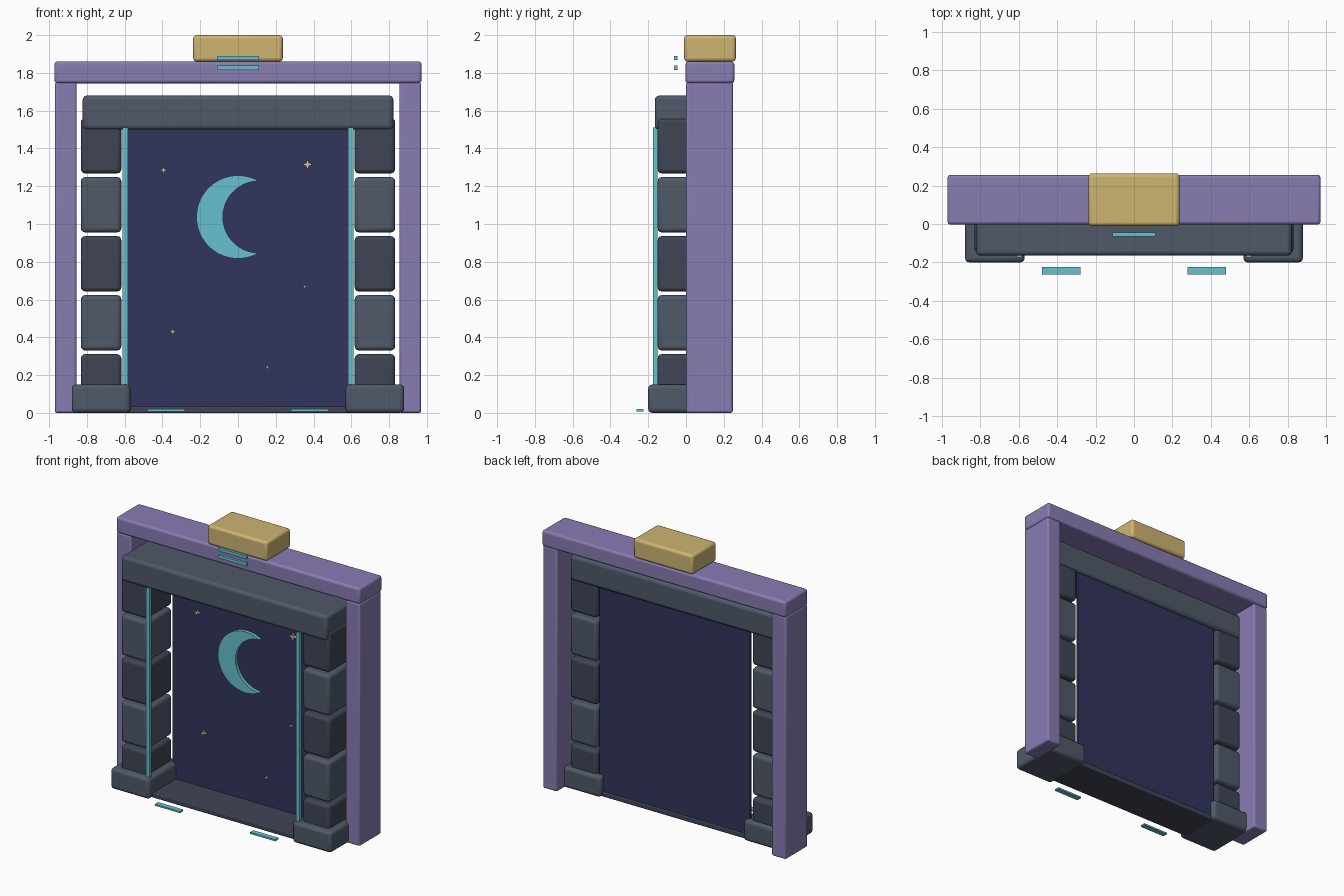
import bpy, bmesh, math

if "Cube" in bpy.data.objects:
    bpy.data.objects.remove(bpy.data.objects["Cube"])


def material(name, rgb):
    m = bpy.data.materials.new(name)
    m.diffuse_color = (*rgb, 1)
    m.use_nodes = True
    m.node_tree.nodes["Principled BSDF"].inputs["Base Color"].default_value = m.diffuse_color
    return m


PURPLE = material("purple", (0.25, 0.20, 0.45))
GOLD = material("gold", (0.62, 0.46, 0.17))
CYAN = material("cyan", (0.14, 0.53, 0.63))
DARK = material("dark_stone", (0.05, 0.06, 0.09))
LIGHT = material("light_stone", (0.08, 0.10, 0.14))
NIGHT = material("night", (0.032, 0.036, 0.107))
CREAM = material("cream", (0.62, 0.52, 0.33))


def finish(name, bm, mat):
    bmesh.ops.recalc_face_normals(bm, faces=bm.faces)
    me = bpy.data.meshes.new(name)
    bm.to_mesh(me)
    bm.free()
    me.materials.append(mat)
    ob = bpy.data.objects.new(name, me)
    bpy.context.collection.objects.link(ob)
    return ob


def box(name, x, y, z, mat, bevel=0.0):
    """Box from (min, max) ranges, with optional rounded edges."""
    bm = bmesh.new()
    bmesh.ops.create_cube(bm, size=1)
    for v in bm.verts:
        v.co = [(a + b) / 2 + c * (b - a) for c, (a, b) in zip(v.co, (x, y, z))]
    ob = finish(name, bm, mat)
    if bevel:
        mod = ob.modifiers.new("bevel", 'BEVEL')
        mod.width, mod.segments = bevel, 3
        bpy.ops.object.select_all(action='DESELECT')
        ob.select_set(True)
        bpy.context.view_layer.objects.active = ob
        bpy.ops.object.shade_smooth_by_angle(angle=math.radians(40))
    return ob


def pair(name, x, y, z, mat, bevel=0.0):
    """Left and right copies of a box."""
    box(name + "_right", x, y, z, mat, bevel)
    box(name + "_left", (-x[1], -x[0]), y, z, mat, bevel)


def plate(name, outline, y0, y1, mat):
    """Extrude an x-z outline from y0 to y1."""
    bm = bmesh.new()
    face = bm.faces.new([bm.verts.new((x, y0, z)) for x, z in outline])
    out = bmesh.ops.extrude_face_region(bm, geom=[face])
    for v in out["geom"]:
        if isinstance(v, bmesh.types.BMVert):
            v.co.y = y1
    return finish(name, bm, mat)


# Outer frame and capstone
pair("frame_post", (0.855, 0.97), (0, 0.248), (0, 1.75), PURPLE, 0.012)
box("frame_beam", (-0.972, 0.972), (-0.003, 0.256), (1.745, 1.86), PURPLE, 0.016)
box("capstone", (-0.237, 0.237), (-0.01, 0.264), (1.86, 2.0), GOLD, 0.018)

# Stone surround
pair("base_stone", (0.57, 0.88), (-0.2, 0.165), (0, 0.15), LIGHT, 0.022)
for i in range(5):
    z = 0.018 + i * 0.3125
    pair(f"pillar_stone_{i + 1}", (0.618, 0.832), (-0.15, 0.135), (z, z + 0.293),
         LIGHT if i % 2 else DARK, 0.022)
box("lintel", (-0.822, 0.822), (-0.165, 0.15), (1.5, 1.68), LIGHT, 0.022)
box("threshold", (-0.6, 0.6), (-0.155, 0.135), (0, 0.035), DARK, 0.006)

# Night sky panel
box("sky_panel", (-0.6, 0.6), (0.108, 0.126), (0.03, 1.51), NIGHT)

# Crescent moon: outer arc, then inner arc back
a = math.pi / 3
b = math.pi / 2
N = 40
moon = [(0.22 * math.cos(a + (2 * math.pi - 2 * a) * i / N),
         1.037 + 0.22 * math.sin(a + (2 * math.pi - 2 * a) * i / N)) for i in range(N + 1)]
moon += [(0.11 + 0.19 * math.cos(3 * b - math.pi * i / N),
          1.037 + 0.19 * math.sin(3 * b - math.pi * i / N)) for i in range(1, N)]
plate("moon", moon, 0.085, 0.11, CYAN)

# Four-pointed stars
stars = [(-0.395, 1.285, 0.022), (0.368, 1.315, 0.03), (0.353, 0.668, 0.014),
         (-0.345, 0.43, 0.021), (0.155, 0.242, 0.014)]
for n, (sx, sz, r) in enumerate(stars):
    pts = []
    for k in range(8):
        q = r if k % 2 == 0 else r * 0.36
        pts.append((sx + q * math.cos(k * math.pi / 4), sz + q * math.sin(k * math.pi / 4)))
    plate(f"star_{n + 1}", pts, 0.09, 0.11, CREAM)

# Glowing strips and marks
pair("glow_strip", (0.583, 0.611), (-0.174, -0.152), (0.1, 1.51), CYAN)
pair("floor_mark", (0.28, 0.48), (-0.262, -0.225), (0.008, 0.02), CYAN)
box("upper_mark", (-0.112, 0.112), (-0.064, -0.045), (1.868, 1.89), CYAN)
box("lower_mark", (-0.112, 0.112), (-0.064, -0.045), (1.816, 1.838), CYAN)
